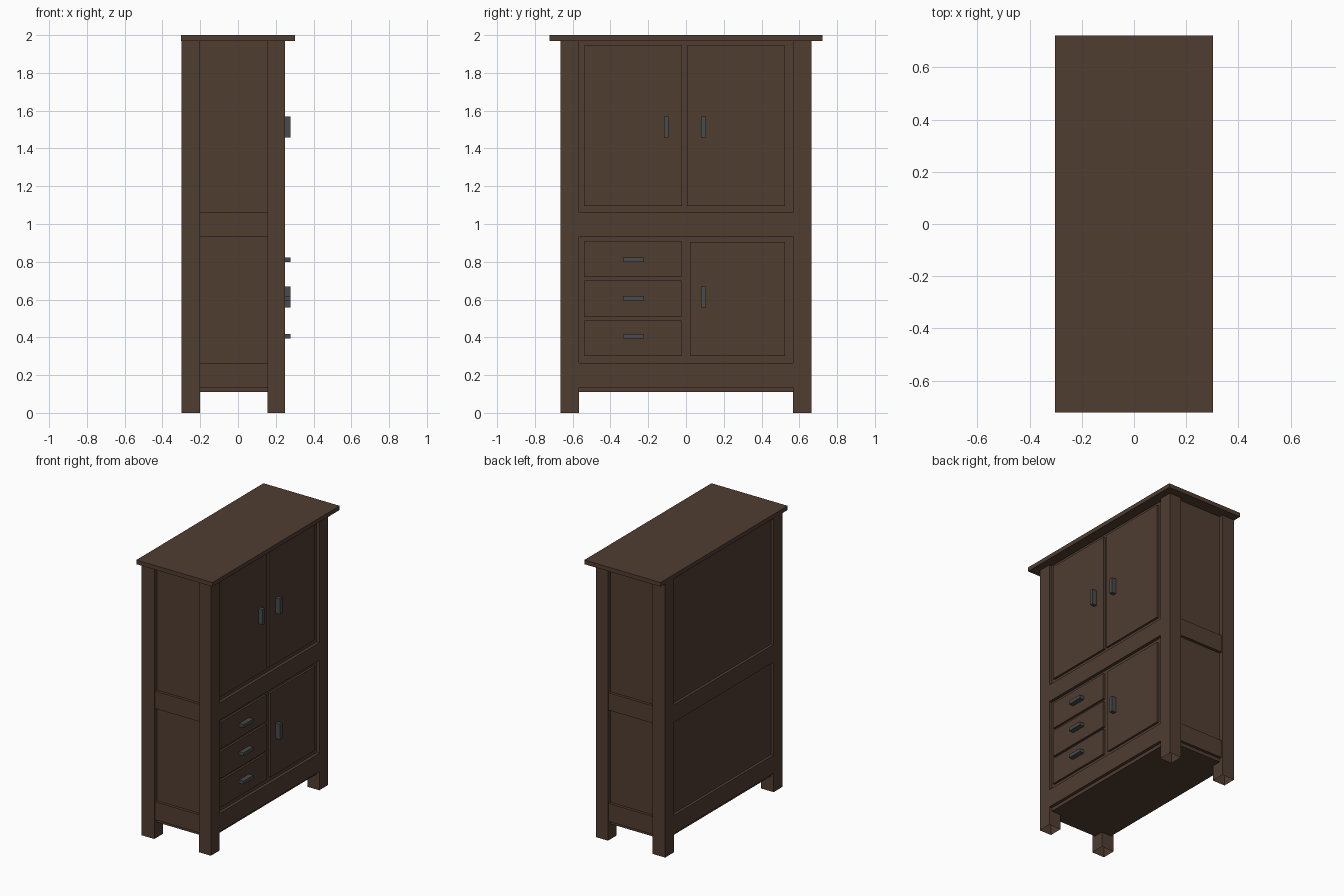
import bpy, bmesh

if "Cube" in bpy.data.objects:
    bpy.data.objects.remove(bpy.data.objects["Cube"])


def material(name, color):
    m = bpy.data.materials.new(name)
    m.diffuse_color = color
    m.use_nodes = True
    m.node_tree.nodes["Principled BSDF"].inputs["Base Color"].default_value = m.diffuse_color
    return m


WOOD = material("dark_wood", (0.08, 0.047, 0.031, 1))
METAL = material("dark_metal", (0.065, 0.07, 0.072, 1))


def box(name, x, y, z, mat=WOOD, open_bottom=False):
    """Axis-aligned box from (min, max) ranges."""
    bm = bmesh.new()
    bmesh.ops.create_cube(bm, size=1)
    for v in bm.verts:
        v.co = [r[0] if c < 0 else r[1] for c, r in zip(v.co, (x, y, z))]
    bm.normal_update()
    if open_bottom:
        low = [f for f in bm.faces if f.normal.z < -0.9]
        bmesh.ops.delete(bm, geom=low, context='FACES_ONLY')
    me = bpy.data.meshes.new(name)
    bm.to_mesh(me)
    bm.free()
    ob = bpy.data.objects.new(name, me)
    ob.data.materials.append(mat)
    bpy.context.collection.objects.link(ob)
    return ob


BACK, BACK_IN, FRONT_IN, FRONT = -0.30, -0.20, 0.155, 0.25
SIDE, SIDE_IN = 0.665, 0.567
TOP = 1.97
RAILS = {"bottom": (0.135, 0.265), "middle": (0.935, 1.06)}

# Overhanging top and inner carcass (its faces are the recessed panels)
box("top_board", (-0.303, 0.303), (-0.722, 0.722), (TOP, 2.0))
box("carcass", (-0.28, 0.228), (-0.637, 0.637), (0.11, TOP))

# Corner posts, running from floor to top
for side, y in (("left", (-SIDE, -SIDE_IN)), ("right", (SIDE_IN, SIDE))):
    box(f"front_post_{side}", (FRONT_IN, FRONT), y, (0, TOP), open_bottom=True)
    box(f"back_post_{side}", (BACK, BACK_IN), y, (0, TOP), open_bottom=True)

# Rails around all four sides
for level, z in RAILS.items():
    box(f"{level}_front_rail", (0.21, FRONT), (-SIDE_IN, SIDE_IN), z)
    box(f"{level}_back_rail", (BACK, -0.26), (-SIDE_IN, SIDE_IN), z)
    box(f"{level}_side_rail_left", (BACK_IN, FRONT_IN), (-0.657, -0.61), z)
    box(f"{level}_side_rail_right", (BACK_IN, FRONT_IN), (0.61, 0.657), z)

# Doors and drawer fronts
DOOR_X = (0.21, 0.243)
box("upper_door_left", DOOR_X, (-0.54, -0.02), (1.095, 1.945))
box("upper_door_right", DOOR_X, (0.005, 0.525), (1.095, 1.945))
box("lower_door", DOOR_X, (0.02, 0.525), (0.30, 0.905))

# Bar handles
HANDLE_X = (0.24, 0.278)
box("upper_handle_left", HANDLE_X, (-0.117, -0.092), (1.457, 1.568), METAL)
box("upper_handle_right", HANDLE_X, (0.08, 0.106), (1.457, 1.568), METAL)
box("lower_door_handle", HANDLE_X, (0.08, 0.106), (0.557, 0.668), METAL)

for i, z in enumerate(((0.30, 0.49), (0.507, 0.70), (0.72, 0.91))):
    box(f"drawer_front_{i + 1}", DOOR_X, (-0.54, -0.025), z)
    mid = 0.405 + 0.203 * i
    box(f"drawer_handle_{i + 1}", HANDLE_X, (-0.333, -0.222),
        (mid - 0.012, mid + 0.012), METAL)
